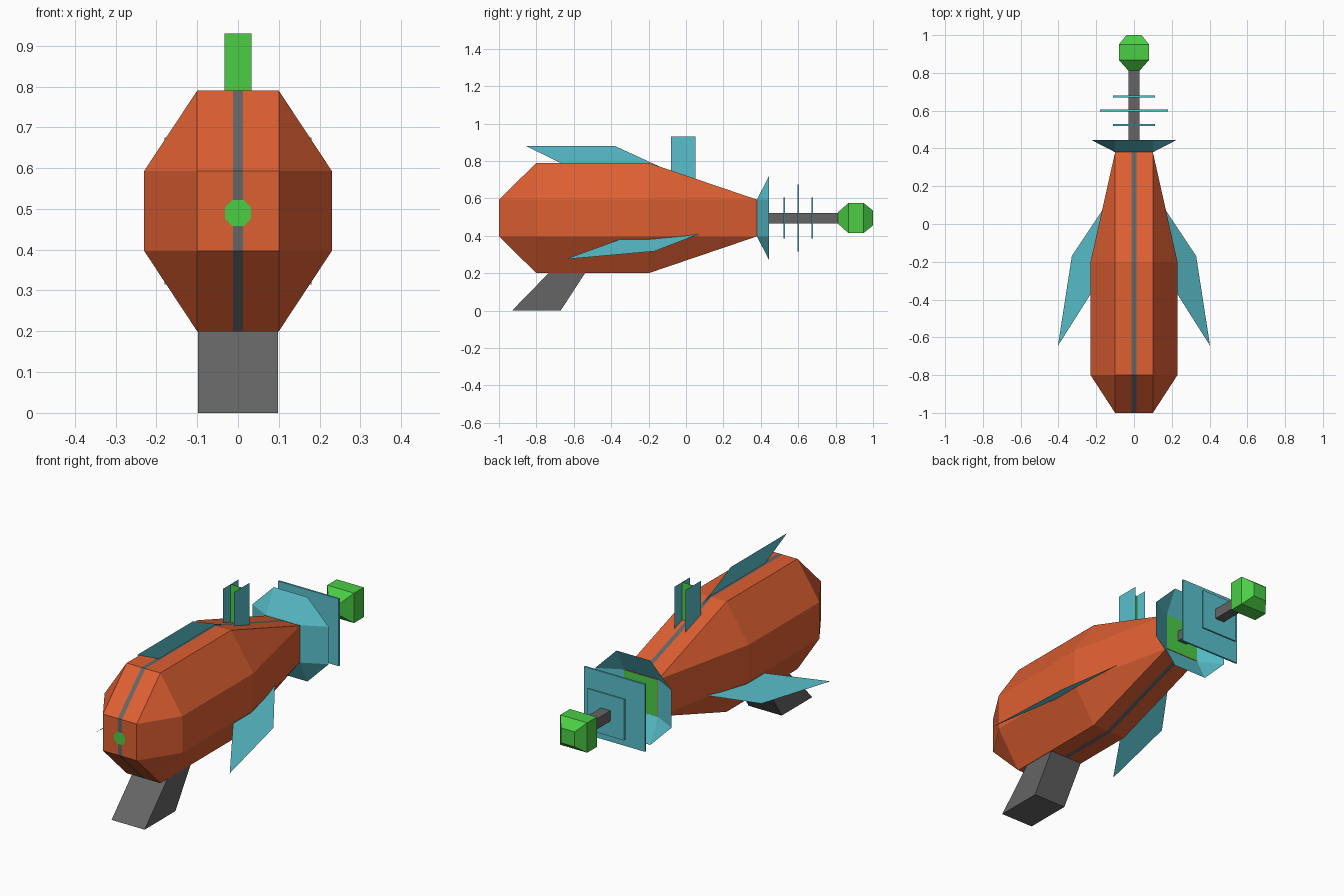
import bpy, bmesh, math
from mathutils import Vector

if "Cube" in bpy.data.objects:
    bpy.data.objects.remove(bpy.data.objects["Cube"])

AXIS = 0.495  # height of the barrel axis


def material(name, rgb):
    m = bpy.data.materials.new(name)
    m.diffuse_color = (*rgb, 1)
    m.use_nodes = True
    m.node_tree.nodes["Principled BSDF"].inputs["Base Color"].default_value = m.diffuse_color
    return m


orange = material("orange", (0.73, 0.115, 0.032))
grey = material("dark_grey", (0.13, 0.13, 0.13))
green = material("green", (0.07, 0.61, 0.06))
teal = material("teal", (0.10, 0.53, 0.61))


def build(name, verts, faces, *mats):
    bm = bmesh.new()
    vs = [bm.verts.new(v) for v in verts]
    for f in faces:
        bm.faces.new([vs[i] for i in f])
    bmesh.ops.remove_doubles(bm, verts=bm.verts[:], dist=1e-5)
    bmesh.ops.recalc_face_normals(bm, faces=bm.faces[:])
    me = bpy.data.meshes.new(name)
    bm.to_mesh(me)
    bm.free()
    for m in mats:
        me.materials.append(m)
    ob = bpy.data.objects.new(name, me)
    bpy.context.collection.objects.link(ob)
    return ob


def loft_faces(rings, n):
    return [(r * n + i, r * n + (i + 1) % n, (r + 1) * n + (i + 1) % n, (r + 1) * n + i)
            for r in range(rings - 1) for i in range(n)]


def square_loft(name, stations, mat):
    """Square section along y; stations are (y, half width)."""
    verts = [(sx * h, y, AXIS + sz * h) for y, h in stations
             for sx, sz in ((1, 1), (1, -1), (-1, -1), (-1, 1))]
    k = 4 * (len(stations) - 1)
    faces = loft_faces(len(stations), 4) + [(0, 1, 2, 3), (k, k + 1, k + 2, k + 3)]
    return build(name, verts, faces, mat)


# Body: faceted hull with a narrow centre stripe
def body_section(y, w, h):
    half = [(0.012, h), (0.1, h), (w, 0.098), (w, -0.098), (0.1, -h), (0.012, -h)]
    pts = half + [(-x, z) for x, z in reversed(half)]
    return [(x, y, AXIS + z) for x, z in pts]


stations = [(-1, 0.1, 0.098), (-0.8, 0.23, 0.295), (-0.2, 0.23, 0.295), (0.38, 0.1, 0.098)]
verts = [v for s in stations for v in body_section(*s)]
faces = loft_faces(4, 12)
for k in (0, 36):
    faces += [tuple(range(k, k + 6)), (k, k + 5, k + 6, k + 11), tuple(range(k + 6, k + 12))]
body = build("body", verts, faces, orange, grey)
for p in body.data.polygons:
    if all(abs(body.data.vertices[i].co.x) < 0.02 for i in p.vertices):
        p.material_index = 1

# Rear gem: small octagon on the grip end
gem = [(0.035 * math.cos(a), -1.0 + 0.0, AXIS - 0.005 + 0.035 * math.sin(a))
       for a in (math.pi / 8 + i * math.pi / 4 for i in range(8))]
build("end_gem", [(x, y - 0.001, z) for x, y, z in gem], [tuple(range(8))], green)

# Handle: slanted block
side = [(-0.93, 0), (-0.67, 0), (-0.54, 0.2), (-0.735, 0.2)]
build("handle", [(x, y, z) for x in (-0.098, 0.098) for y, z in side],
      loft_faces(2, 4) + [(0, 1, 2, 3), (4, 5, 6, 7)], grey)

# Muzzle cup: open flared octagon with a green floor
cup = []
for y, w, c in ((0.38, 0.1, 0.1), (0.445, 0.226, 0.1)):
    cup += [(x, y, AXIS + z) for x, z in ((c, w), (w, c), (w, -c), (c, -w),
                                         (-c, -w), (-w, -c), (-w, c), (-c, w))]
build("muzzle_cup", cup, loft_faces(2, 8), teal)
build("muzzle_floor", [(x * 0.1, 0.383, AXIS + z * 0.098)
                       for x, z in ((1, 1), (1, -1), (-1, -1), (-1, 1))], [(0, 1, 2, 3)], green)

# Barrel, square rings and emitter tip
square_loft("barrel", [(0.38, 0.028), (0.83, 0.028)], grey)
for i, (y, h) in enumerate(((0.525, 0.11), (0.6, 0.18), (0.675, 0.11))):
    square_loft(f"barrel_ring_{i + 1}", [(y - 0.005, h), (y + 0.005, h)], teal)
square_loft("emitter_tip", [(0.812, 0.03), (0.868, 0.08), (0.95, 0.08), (1.0, 0.04)], green)


# Fins: flat blades around the axis; profile is (y, distance from axis)
def fin(name, profile, angle):
    a = math.radians(angle)
    build(name, [(r * math.cos(a), y, 0.507 + r * math.sin(a)) for y, r in profile],
          [(0, 1, 2, 3)], teal)


fin("top_fin", [(-0.855, 0.373), (-0.38, 0.373), (-0.08, 0.235), (-0.63, 0.262)], 90)
swept = [(-0.645, 0.465), (-0.17, 0.38), (0.09, 0.18), (-0.35, 0.25)]
fin("right_fin", swept, -30)
fin("left_fin", swept, 210)

# Sight: two upright plates with a green screen between
for name, x in (("sight_plate_left", -0.033), ("sight_plate_right", 0.033)):
    build(name, [(x, y, z) for y, z in ((-0.08, 0.73), (0.05, 0.69), (0.05, 0.93), (-0.08, 0.93))],
          [(0, 1, 2, 3)], teal)
build("sight_screen", [(x, -0.015, z) for x, z in
                       ((-0.033, 0.71), (0.033, 0.71), (0.033, 0.93), (-0.033, 0.93))],
      [(0, 1, 2, 3)], green)
